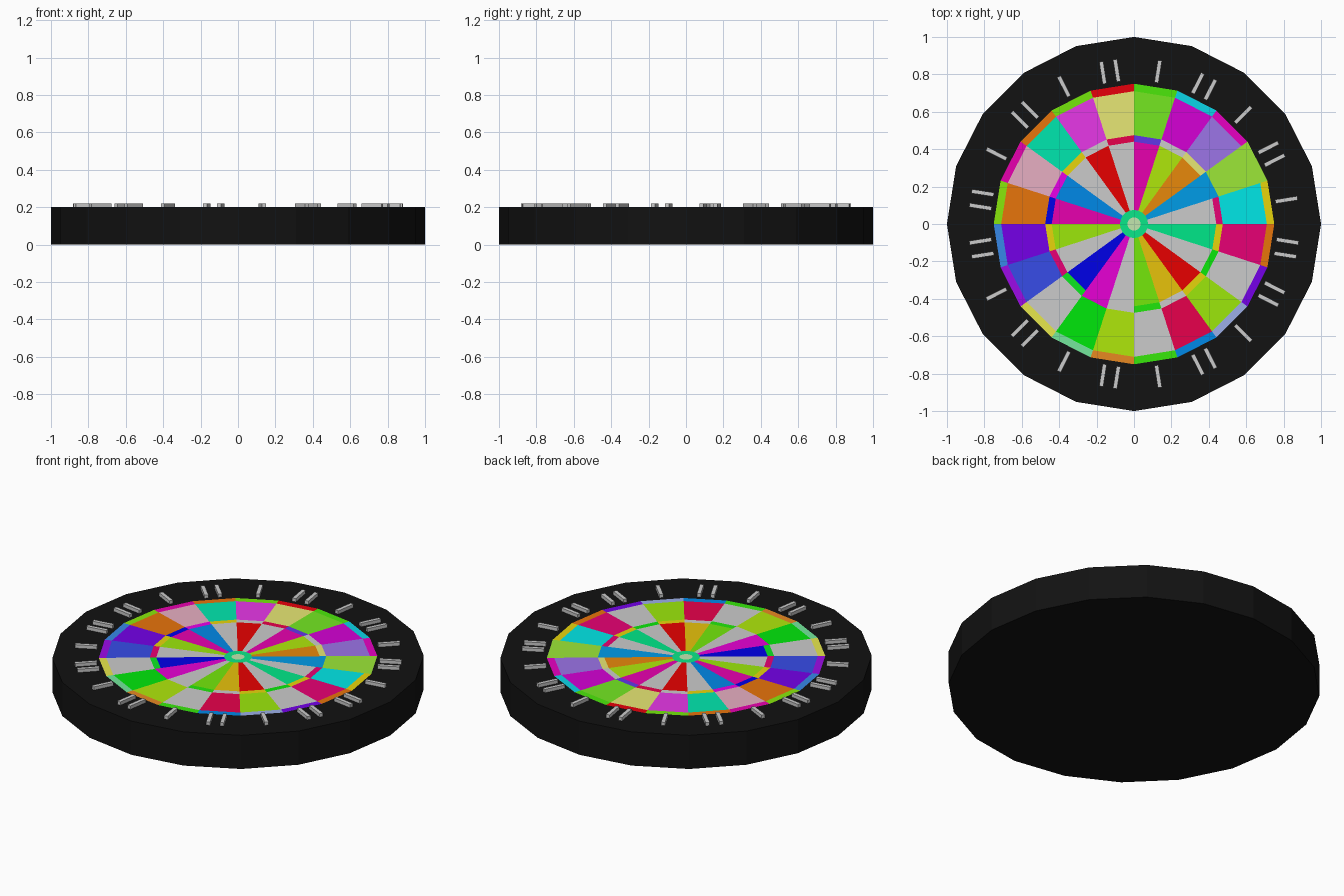
import bpy, bmesh, math
from mathutils import Matrix

if "Cube" in bpy.data.objects:
    bpy.data.objects.remove(bpy.data.objects["Cube"])

N, TOP = 20, 0.2
STEP = math.tau / N

# three-digit hex colours, clockwise from the top-right wedge; "---" is plain grey
INNER = "c09 9c1 c71 08c --- 0c7 --- c00 ca1 6c1 --- c0b 00c --- 8c1 c09 07c --- c00 ---".split()
TRIPLE = "53c --- cc6 08c c06 cb1 1c1 cb1 --- 2c1 --- c0b 1c2 c06 cb1 00c c0c cb1 --- c04".split()
OUTER = "6c2 b0b 86c 8c3 0cc c06 --- 8c1 c04 --- 9c1 0c1 --- 34c 60c c61 c9a 0c9 c3c cc6".split()
DOUBLE = "4c1 1bc c0a 8c3 cb1 c61 60c 89c 07c 3c1 c72 6c8 cc4 81c 37c 7c1 c09 c61 6c1 c01".split()
BULL = ["ac9"] * N
BULL_RING = ["1c7"] * N
FRAME = ["000"] * N

# board: concentric polygon rings, one quad per wedge and ring
RINGS = [(0.035, BULL), (0.075, BULL_RING), (0.44, INNER), (0.475, TRIPLE),
         (0.71, OUTER), (0.75, DOUBLE), (1.0, FRAME)]

mesh = bpy.data.meshes.new("dartboard")
board = bpy.data.objects.new("dartboard", mesh)
bpy.context.collection.objects.link(board)
slots = {}


def slot(code):
    if code not in slots:
        m = bpy.data.materials.new("colour_" + code)
        if code == "---":
            rgb = [0.8] * 3 
            rgb = [0.7] * 3
        elif code == "000":
            rgb = [0.006] * 3
        else:
            rgb = [(int(c, 16) * 17 / 225) ** 2.2 for c in code]
        m.diffuse_color = (*rgb, 1)
        m.use_nodes = True
        m.node_tree.nodes["Principled BSDF"].inputs["Base Color"].default_value = m.diffuse_color
        mesh.materials.append(m)
        slots[code] = len(slots)
    return slots[code]


bm = bmesh.new()


def ring(r, z):
    # starts at the top (+y) and runs clockwise
    return [bm.verts.new((r * math.sin(i * STEP), r * math.cos(i * STEP), z))
            for i in range(N)]


def face(verts, code):
    bm.faces.new(verts).material_index = slot(code)


centre = bm.verts.new((0, 0, TOP))
prev = None
for radius, colours in RINGS:
    cur = ring(radius, TOP)
    for i in range(N):
        j = (i + 1) % N
        if prev is None:
            face((centre, cur[j], cur[i]), colours[i])
        else:
            face((prev[i], prev[j], cur[j], cur[i]), colours[i])
    prev = cur

# straight side wall and flat back
low = ring(1.0, 0)
for i in range(N):
    j = (i + 1) % N
    face((prev[i], prev[j], low[j], low[i]), "000")
face(low, "000")
bmesh.ops.recalc_face_normals(bm, faces=bm.faces)
bm.to_mesh(mesh)
bm.free()

# plain raised score markers around the frame, one or two bars per wedge
BARS = [1, 2, 1, 2, 1, 2, 2, 1, 2, 1, 2, 1, 2, 1, 2, 2, 1, 2, 1, 2]
bm = bmesh.new()
for i, count in enumerate(BARS):
    turn = Matrix.Rotation(-(i + 0.5) * STEP, 4, 'Z')
    for k in range(count):
        x = (k - (count - 1) / 2) * 0.075
        place = Matrix.Translation((x, 0.825, TOP + 0.01))
        size = Matrix.Diagonal((0.022, 0.12, 0.02, 1))
        bmesh.ops.create_cube(bm, size=1, matrix=turn @ place @ size)
marker_mesh = bpy.data.meshes.new("score_markers")
bm.to_mesh(marker_mesh)
bm.free()
bpy.context.collection.objects.link(bpy.data.objects.new("score_markers", marker_mesh))
